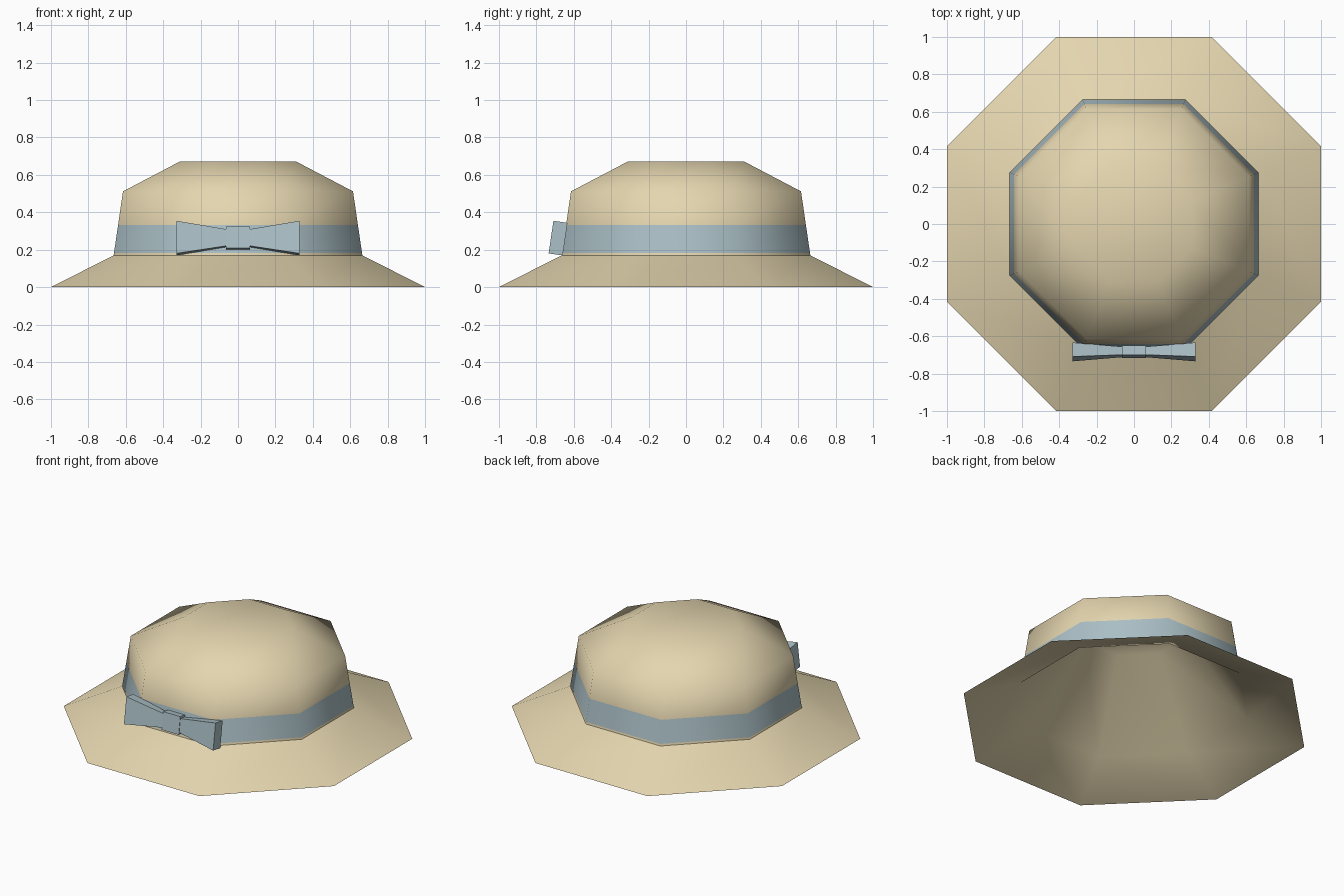
import bpy, bmesh, math
from mathutils import Vector

if "Cube" in bpy.data.objects:
    bpy.data.objects.remove(bpy.data.objects["Cube"])


def material(name, rgb):
    m = bpy.data.materials.new(name)
    m.diffuse_color = (*rgb, 1.0)
    m.use_nodes = True
    m.node_tree.nodes["Principled BSDF"].inputs["Base Color"].default_value = m.diffuse_color
    return m


STRAW = material("straw", (0.78, 0.67, 0.43))
BLUE = material("ribbon_blue", (0.41, 0.53, 0.57))


def finish(name, bm, mats, smooth):
    for f in bm.faces:
        f.smooth = smooth
    mesh = bpy.data.meshes.new(name)
    bm.to_mesh(mesh)
    bm.free()
    for m in mats:
        mesh.materials.append(m)
    obj = bpy.data.objects.new(name, mesh)
    bpy.context.collection.objects.link(obj)
    return obj


def octagon_loft(name, profile, mats, cap=False, band=None, flip=False):
    """Loft octagons through (apothem, z) pairs, flat sides facing the axes."""
    bm = bmesh.new()
    rings = []
    for apothem, z in profile:
        r = apothem / math.cos(math.pi / 8)
        rings.append([bm.verts.new((r * math.cos(a), r * math.sin(a), z))
                      for a in (math.pi / 8 + i * math.pi / 4 for i in range(8))])
    for low, high in zip(rings, rings[1:]):
        for i in range(8):
            j = (i + 1) % 8
            bm.faces.new((low[i], low[j], high[j], high[i]))
    if cap:
        bm.faces.new(rings[-1])
    # Ribbon colour by height
    if band:
        for f in bm.faces:
            if band[0] < f.calc_center_median().z < band[1]:
                f.material_index = 1
    if flip:
        bmesh.ops.reverse_faces(bm, faces=bm.faces)
    return finish(name, bm, mats, True)


# Sloping brim, open in the middle
octagon_loft("brim", [(1.0, 0.0), (0.665, 0.17)], [STRAW])

# Underside of the brim running on into the hollow lining
octagon_loft("lining", [(1.0, 0.0), (0.665, 0.138), (0.31, 0.64)],
             [STRAW], cap=True, flip=True)

# Crown with painted ribbon band and flat top
octagon_loft("crown", [(0.665, 0.17), (0.663, 0.183), (0.641, 0.333),
                       (0.615, 0.512), (0.31, 0.672)],
             [STRAW, BLUE], cap=True, band=(0.19, 0.32))

# Bow, leaning back with the crown wall
TILT = math.radians(8.4)
UP = Vector((0, math.sin(TILT), math.cos(TILT)))
OUT = Vector((0, -math.cos(TILT), math.sin(TILT)))
CENTRE = Vector((0, -0.684, 0.262))


def bow_block(name, ends):
    """Tapered block between two (x, half height, half thickness) sections."""
    bm = bmesh.new()
    secs = [[bm.verts.new(CENTRE + Vector((x, 0, 0)) + UP * h * su + OUT * t * so)
             for su, so in ((-1, -1), (1, -1), (1, 1), (-1, 1))]
            for x, h, t in ends]
    bm.faces.new(secs[0])
    bm.faces.new(secs[1])
    for i in range(4):
        j = (i + 1) % 4
        bm.faces.new((secs[0][i], secs[0][j], secs[1][j], secs[1][i]))
    bmesh.ops.recalc_face_normals(bm, faces=bm.faces)
    return finish(name, bm, [BLUE], False)


for side, label in ((-1, "left"), (1, "right")):
    bow_block("bow_loop_" + label,
              [(side * 0.05, 0.043, 0.021), (side * 0.33, 0.088, 0.038)])
bow_block("bow_knot", [(-0.063, 0.058, 0.025), (0.063, 0.058, 0.025)])
